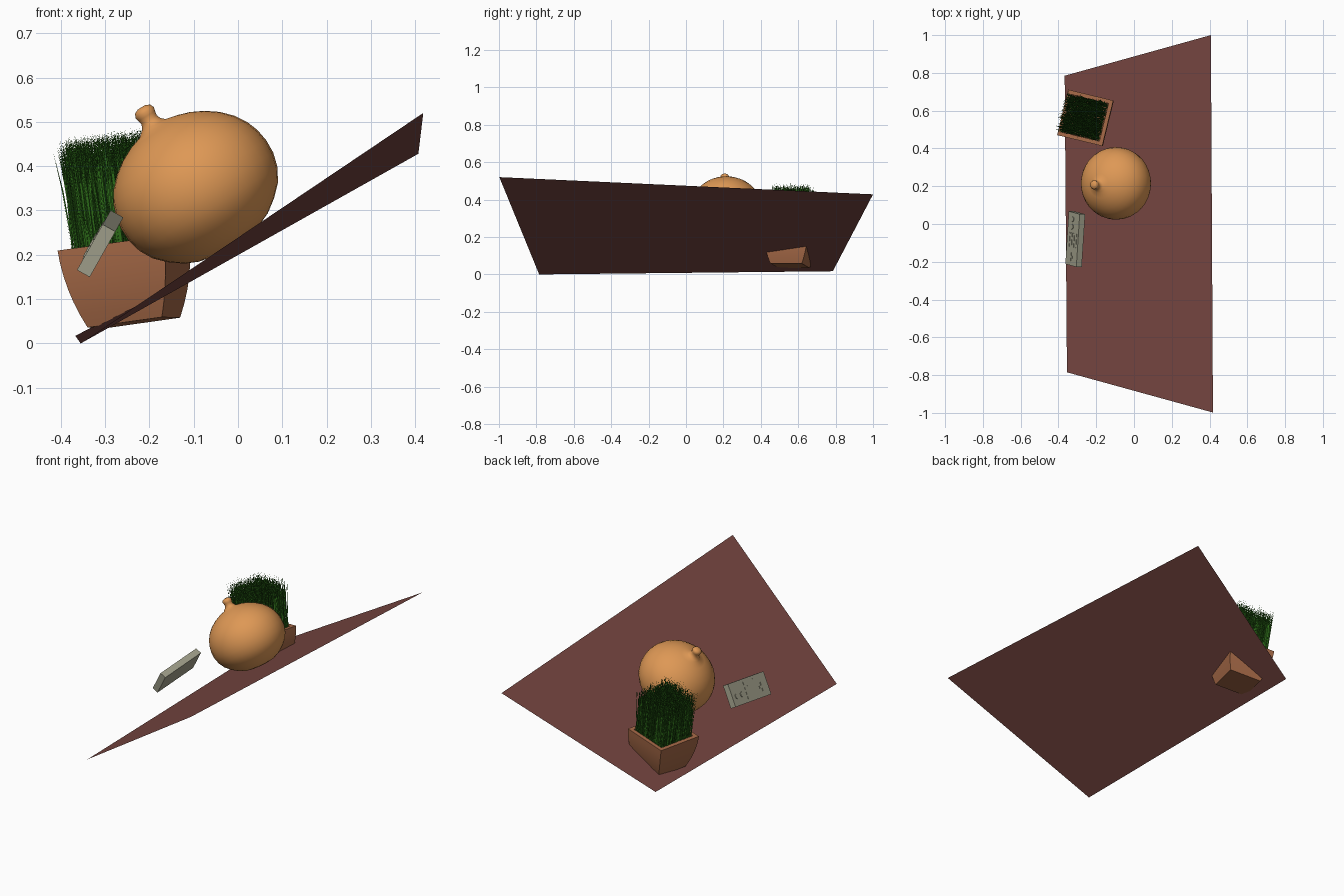
import bpy, bmesh, math, random
from mathutils import Vector, Matrix

if "Cube" in bpy.data.objects:
    bpy.data.objects.remove(bpy.data.objects["Cube"])

random.seed(4)


def material(name, rgb):
    m = bpy.data.materials.new(name)
    lin = [((c / 255 + 0.055) / 1.055) ** 2.4 for c in rgb]
    m.diffuse_color = (*lin, 1)
    m.use_nodes = True
    m.node_tree.nodes["Principled BSDF"].inputs["Base Color"].default_value = m.diffuse_color
    return m


MAROON = material("maroon", (120, 71, 66))
ORANGE = material("orange", (222, 152, 85))
CLAY = material("clay", (164, 104, 70))
GREEN = material("grass green", (44, 106, 24))
GREY = material("warm grey", (164, 163, 142))


def frame(origin, x_dir, z_dir):
    """Matrix of a local frame with exact z axis and x axis near x_dir."""
    z = Vector(z_dir).normalized()
    x = Vector(x_dir)
    x = (x - z * x.dot(z)).normalized()
    y = z.cross(x)
    m = Matrix((x, y, z)).transposed().to_4x4()
    m.translation = Vector(origin)
    return m


def finish(bm, name, mat, matrix=None, smooth=None, fix=True):
    if fix:
        bmesh.ops.recalc_face_normals(bm, faces=bm.faces)
    if matrix:
        bm.transform(matrix)
    me = bpy.data.meshes.new(name)
    bm.to_mesh(me)
    bm.free()
    me.materials.append(mat)
    ob = bpy.data.objects.new(name, me)
    bpy.context.collection.objects.link(ob)
    if smooth:
        bpy.ops.object.select_all(action='DESELECT')
        ob.select_set(True)
        bpy.context.view_layer.objects.active = ob
        bpy.ops.object.shade_smooth_by_angle(angle=math.radians(smooth))
    return ob


def loft(bm, rings):
    """Skin a list of closed rings of points and cap both ends."""
    loops = [[bm.verts.new(p) for p in ring] for ring in rings]
    n = len(loops[0])
    for a, b in zip(loops, loops[1:]):
        for i in range(n):
            j = (i + 1) % n
            bm.faces.new((a[i], a[j], b[j], b[i]))
    bm.faces.new(loops[0][::-1])
    bm.faces.new(loops[-1])


def circle(r, z, n=32, cx=0, cy=0):
    return [(cx + r * math.cos(2 * math.pi * i / n),
             cy + r * math.sin(2 * math.pi * i / n), z) for i in range(n)]


def square(h, z):
    return [(-h, -h, z), (h, -h, z), (h, h, z), (-h, h, z)]


# Tilted sheet that everything rests on
bm = bmesh.new()
bm.faces.new([bm.verts.new(p) for p in (
    (-0.355, -0.785, 0.0), (0.418, -0.998, 0.52),
    (0.407, 1.0, 0.428), (-0.367, 0.785, 0.017))])
finish(bm, "sloping_sheet", MAROON, fix=False)

# Round gourd body with a short knobbly stem, revolved about a leaning axis
body = [(0.012, -0.152), (0.05, -0.151), (0.08, -0.145), (0.11, -0.132),
        (0.14, -0.110), (0.165, -0.085), (0.182, -0.055), (0.191, -0.022),
        (0.192, 0.01), (0.187, 0.04), (0.177, 0.067), (0.160, 0.094),
        (0.136, 0.119), (0.108, 0.139), (0.078, 0.154), (0.05, 0.163)]
stem = [(0.033, 0.169), (0.024, 0.177), (0.020, 0.187), (0.022, 0.197),
        (0.024, 0.206), (0.020, 0.215), (0.010, 0.220)]
bm = bmesh.new()
loft(bm, [circle(r, z) for r, z in body] +
     [circle(r, z, cx=-0.010, cy=-0.008) for r, z in stem])
finish(bm, "gourd", ORANGE,
       frame((-0.095, 0.215, 0.35), (0.855, 0, 0.52), (-0.52, 0, 0.855)), 50)

# Square planter with bowed sides, thick rim and sunken floor
POT = frame((-0.235, 0.555, 0.047), (0.972, -0.235, 0.13), (-0.13, 0.04, 0.99))
sides = [(0.087, 0), (0.098, 0.03), (0.107, 0.06), (0.114, 0.09),
         (0.119, 0.12), (0.1225, 0.15), (0.124, 0.18),
         (0.103, 0.18), (0.101, 0.15)]
bm = bmesh.new()
loft(bm, [square(h, z) for h, z in sides])
finish(bm, "planter", CLAY, POT, 30)

# Dense tuft of thin tapered grass blades
bm = bmesh.new()
for i in range(3200):
    x, y = random.uniform(-0.099, 0.099), random.uniform(-0.099, 0.099)
    a = random.uniform(0, math.pi)
    w = Vector((math.cos(a), math.sin(a), 0)) * 0.0019
    lean = Vector((random.gauss(0, 0.008), random.gauss(0, 0.008), 0))
    top = random.uniform(0.385, 0.435)
    p0 = Vector((x, y, 0.15))
    p1 = Vector((x, y, 0.15 + 0.65 * (top - 0.15))) + lean * 0.45
    p2 = Vector((x, y, top)) + lean
    a0, b0, a1, b1, t = [bm.verts.new(p) for p in
                         (p0 - w, p0 + w, p1 - w * 0.9, p1 + w * 0.9, p2)]
    bm.faces.new((a0, b0, b1, a1))
    bm.faces.new((a1, b1, t))
finish(bm, "grass", GREEN, POT, fix=False)

# Flat handheld control pad: slab, x is the long way, z is the face normal
L, S, T = 0.282, 0.119, 0.033
long_dir = Vector((0.018, 0.28, 0.032)).normalized()
short_dir = Vector((0.058, -0.0155, 0.103))
PAD = frame((-0.311, -0.08, 0.225), long_dir, short_dir.cross(long_dir))


def box(bm, cx, cy, cz, sx, sy, sz):
    m = Matrix.Translation((cx, cy, cz)) @ Matrix.Diagonal((sx, sy, sz, 1))
    bmesh.ops.create_cube(bm, size=1, matrix=m)


# Which way along the short side is up-slope
up = 1 if (PAD.to_3x3() @ Vector((0, 1, 0))).dot(short_dir) > 0 else -1
bm = bmesh.new()
box(bm, 0, 0, 0, L, S, T)
finish(bm, "pad_body", GREY, PAD)

top = T / 2 + 0.0015
bm = bmesh.new()
cx, cy = -0.095, -0.008 * up
arm, half = 0.022, 0.007
cross = [(-half, -arm), (half, -arm), (half, -half), (arm, -half),
         (arm, half), (half, half), (half, arm), (-half, arm),
         (-half, half), (-arm, half), (-arm, -half), (-half, -half)]
loft(bm, [[(cx + x, cy + y, z) for x, y in cross] for z in (T / 2 - 0.002, top + 0.002)])
finish(bm, "pad_cross", GREY, PAD)

bm = bmesh.new()
for k in range(4):                                   # stacked centre bars
    box(bm, -0.005, (-0.036 + 0.024 * k) * up, top - 0.001, 0.075, 0.015, 0.003)
finish(bm, "pad_centre_bars", GREY, PAD)

bm = bmesh.new()
for x in (0.065, 0.105):                             # round buttons
    loft(bm, [circle(0.014, z, 16, x, -0.012 * up) for z in (T / 2 - 0.002, top + 0.002)])
finish(bm, "pad_buttons", GREY, PAD, 30)
